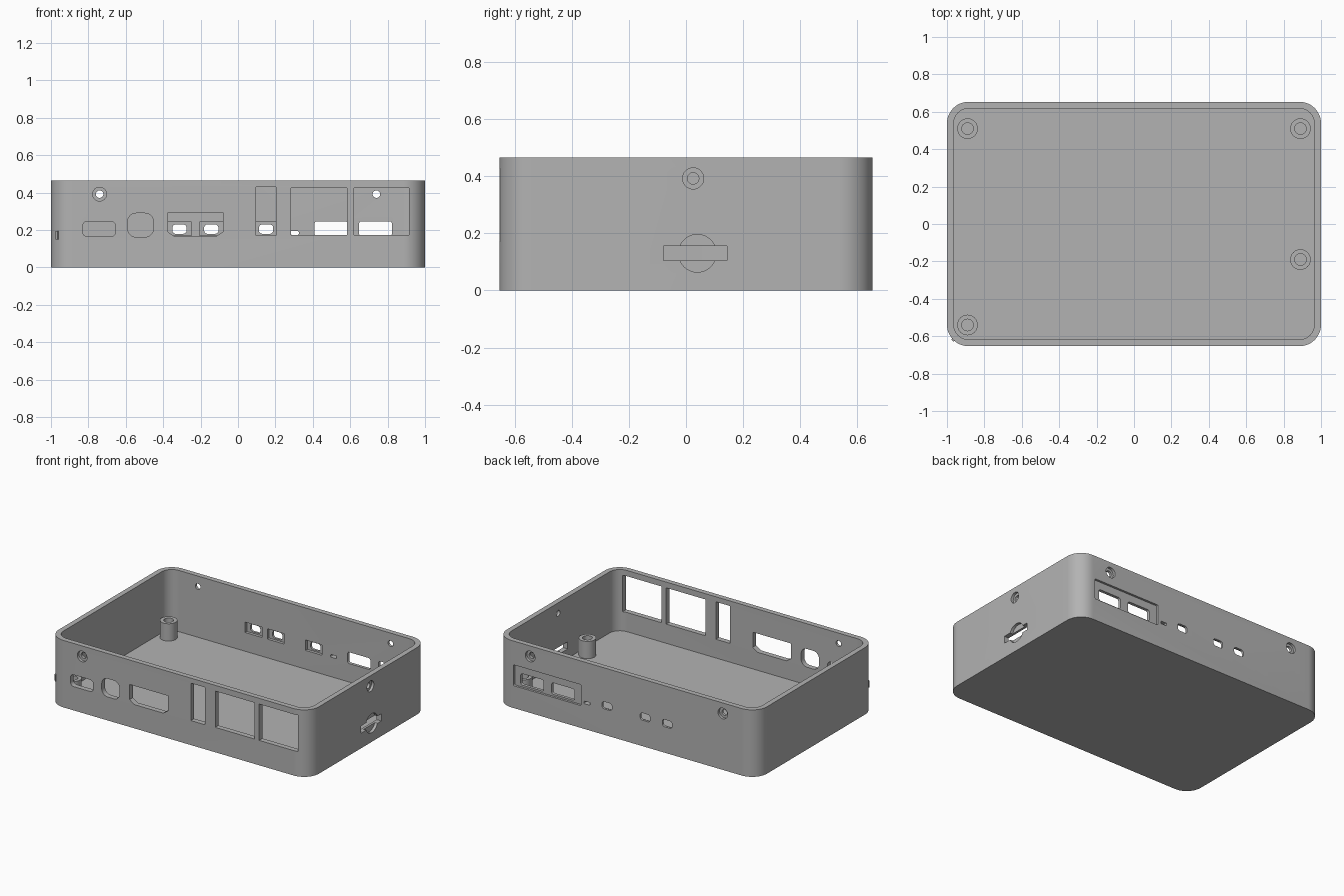
import bpy, bmesh, math
from mathutils import Matrix, Vector

if "Cube" in bpy.data.objects:
    bpy.data.objects.remove(bpy.data.objects["Cube"])

X, Y, H = 1.0, 0.653, 0.465      # half width, half depth, height
WALL, FLOOR, R = 0.036, 0.04, 0.115

grey = bpy.data.materials.new("case grey")
grey.diffuse_color = (0.45, 0.45, 0.45, 1)
grey.use_nodes = True
grey.node_tree.nodes["Principled BSDF"].inputs["Base Color"].default_value = (0.45, 0.45, 0.45, 1)


def rounded(w, h, r, n=6):
    """Outline of a centred rounded rectangle."""
    if r <= 0:
        return [(w / 2, h / 2), (-w / 2, h / 2), (-w / 2, -h / 2), (w / 2, -h / 2)]
    pts = []
    for q, (sx, sy) in enumerate([(1, 1), (-1, 1), (-1, -1), (1, -1)]):
        for i in range(n + 1):
            a = math.pi / 2 * (q + i / n)
            pts.append((sx * (w / 2 - r) + r * math.cos(a), sy * (h / 2 - r) + r * math.sin(a)))
    return pts


def circle(r, n=32):
    return [(r * math.cos(math.tau * i / n), r * math.sin(math.tau * i / n)) for i in range(n)]


def prism(name, outline, z0, z1, matrix=Matrix()):
    """Extrude an outline along local z and place it."""
    bm = bmesh.new()
    face = bm.faces.new([bm.verts.new((x, y, z0)) for x, y in outline])
    top = bmesh.ops.extrude_face_region(bm, geom=[face])
    moved = [v for v in top["geom"] if isinstance(v, bmesh.types.BMVert)]
    bmesh.ops.translate(bm, verts=moved, vec=(0, 0, z1 - z0))
    bmesh.ops.transform(bm, matrix=matrix, verts=bm.verts)
    bmesh.ops.recalc_face_normals(bm, faces=bm.faces)
    mesh = bpy.data.meshes.new(name)
    bm.to_mesh(mesh)
    bm.free()
    mesh.materials.append(grey)
    obj = bpy.data.objects.new(name, mesh)
    bpy.context.collection.objects.link(obj)
    return obj


def cut(obj, cutter):
    mod = obj.modifiers.new("cut", "BOOLEAN")
    mod.operation, mod.solver, mod.object = "DIFFERENCE", "EXACT", cutter
    deps = bpy.context.evaluated_depsgraph_get()
    mesh = bpy.data.meshes.new_from_object(obj.evaluated_get(deps))
    obj.modifiers.clear()
    obj.data = mesh
    bpy.data.objects.remove(cutter)


# Local z of each frame points inward from the outer wall surface
ALONG = Matrix(((1, 0, 0, 0), (0, 0, 1, 0), (0, 1, 0, 0), (0, 0, 0, 1)))
SIDE = Matrix(((0, 0, -1, 0), (1, 0, 0, 0), (0, 1, 0, 0), (0, 0, 0, 1)))


def frame(side, c, z):
    if side == "front":
        return Matrix.Translation((c, -Y, z)) @ ALONG
    if side == "back":
        return Matrix.Translation((c, Y, z)) @ ALONG @ Matrix.Diagonal((1, 1, -1, 1))
    return Matrix.Translation((X, c, z)) @ SIDE


# Open box
case = prism("case", rounded(2 * X, 2 * Y, R, 12), 0, H)
cut(case, prism("cavity", rounded(2 * (X - WALL), 2 * (Y - WALL), R - WALL, 12), FLOOR, H + 0.1))


def port(side, a, b, z0, z1, r=0, start=-0.05, end=WALL + 0.02):
    m = frame(side, (a + b) / 2, (z0 + z1) / 2)
    cut(case, prism("port", rounded(b - a, z1 - z0, r), start, end, m))


def hole(side, c, z, r, start=-0.05, end=WALL + 0.02):
    cut(case, prism("hole", circle(r), start, end, frame(side, c, z)))


# Front ports
port("front", -0.83, -0.655, 0.165, 0.247, 0.025)
port("front", -0.59, -0.452, 0.163, 0.29, 0.045)
port("front", 0.095, 0.202, 0.17, 0.43)
port("front", 0.283, 0.584, 0.173, 0.425)
port("front", 0.62, 0.915, 0.173, 0.425)
chamfered = [(-0.147, 0.065), (0.147, 0.065), (0.147, -0.04), (0.11, -0.065),
             (-0.11, -0.065), (-0.147, -0.04)]
cut(case, prism("port", chamfered, -0.05, WALL + 0.02, frame("front", -0.228, 0.23)))

# Back panel recess, its two openings and the slit beside it
port("back", 0.35, 0.868, 0.155, 0.30, 0.008, end=0.015)
for c in (0.497, 0.735):
    port("back", c - 0.088, c + 0.088, 0.168, 0.247, 0.014)
port("back", 0.28, 0.325, 0.175, 0.194, 0.005)

# Small back ports with pockets on the inside
for c in (0.15, -0.143, -0.313):
    port("back", c - 0.038, c + 0.038, 0.18, 0.23, 0.018)
    port("back", c - 0.064, c + 0.064, 0.17, 0.242, start=0.016)

# Card slot in a round finger recess
hole("side", 0.04, 0.13, 0.066, end=0.02)
port("side", -0.078, 0.144, 0.105, 0.155)

# Stepped screw holes
for side, c in (("front", -0.74), ("back", -0.74), ("back", 0.74), ("side", 0.025)):
    hole(side, c, 0.392, 0.037, end=0.018)
    hole(side, c, 0.392, 0.02)

# Standoffs
posts = []
for i, (x, y) in enumerate([(-0.89, 0.51), (0.89, 0.51), (0.89, -0.19), (-0.89, -0.54)]):
    at = Matrix.Translation((x, y, 0))
    post = prism(f"standoff_{i + 1}", circle(0.055), FLOOR - 0.01, 0.16, at)
    cut(post, prism("bore", circle(0.031), FLOOR, 0.3, at))
    posts.append(post)

# Small tab on the front corner
d = (R - 0.002) * math.sqrt(0.5)
corner = Matrix.Translation((-X + R - d, -Y + R - d, 0)) @ Matrix.Rotation(math.pi / 4, 4, "Z")
tab = prism("corner_tab", rounded(0.016, 0.016, 0), 0.15, 0.195, corner)

# Smooth shading with sharp edges
for obj in bpy.context.selected_objects:
    obj.select_set(False)
for obj in [case] + posts:
    obj.select_set(True)
bpy.context.view_layer.objects.active = case
bpy.ops.object.shade_smooth_by_angle(angle=math.radians(30))
